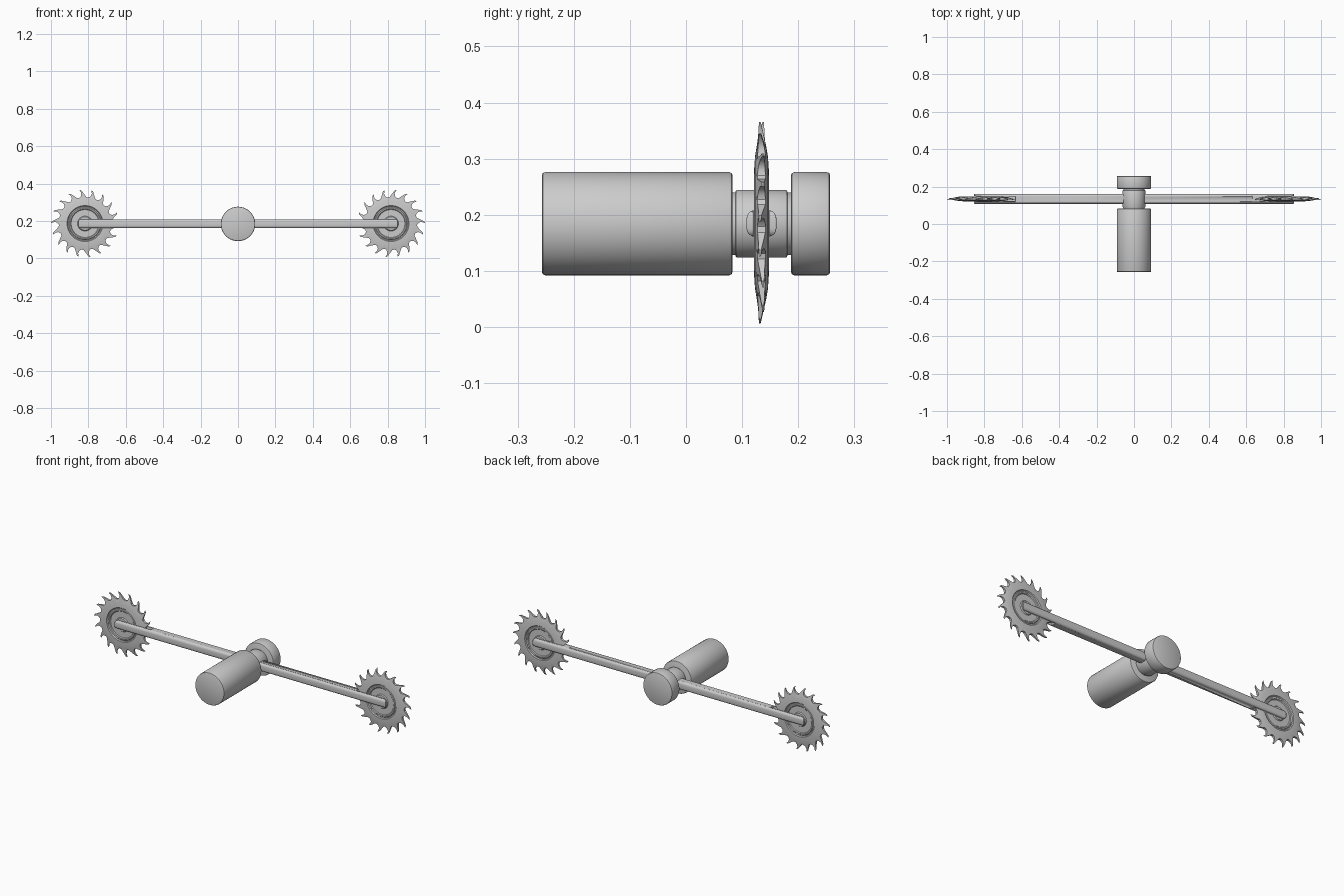
import bpy, bmesh
from math import pi, sin, cos

if "Cube" in bpy.data.objects:
    bpy.data.objects.remove(bpy.data.objects["Cube"])

CZ, CY = 0.184, 0.1345


def finish(bm, name, bevel=0, segs=2, smooth=True):
    bmesh.ops.recalc_face_normals(bm, faces=bm.faces)
    me = bpy.data.meshes.new(name)
    bm.to_mesh(me)
    bm.free()
    ob = bpy.data.objects.new(name, me)
    bpy.context.collection.objects.link(ob)
    bpy.context.view_layer.objects.active = ob
    ob.select_set(True)
    if smooth:
        bpy.ops.object.shade_smooth_by_angle(angle=0.6)
    ob.select_set(False)
    if bevel:
        m = ob.modifiers.new("bevel", 'BEVEL')
        m.width, m.segments, m.limit_method = bevel, segs, 'ANGLE'
    return ob


def lathe_y(name, profile, n=64):
    """Revolve (y, radius) points around the y axis at height CZ."""
    bm = bmesh.new()
    rings = [[bm.verts.new((r * cos(2 * pi * i / n), y, CZ + r * sin(2 * pi * i / n)))
              for i in range(n)] for y, r in profile]
    for a, b in zip(rings, rings[1:]):
        for i in range(n):
            bm.faces.new((a[i], a[(i + 1) % n], b[(i + 1) % n], b[i]))
    bm.faces.new(rings[0])
    bm.faces.new(rings[-1])
    return finish(bm, name)


def drum(name, y0, y1, r, c):
    return lathe_y(name, [(y0, r - c), (y0 + c * .3, r - c * .3), (y0 + c, r),
                          (y1 - c, r), (y1 - c * .3, r - c * .3), (y1, r - c)])


# central drums along y
drum("main_drum", -0.257, 0.083, 0.092, 0.006)
drum("rear_cap", 0.187, 0.257, 0.092, 0.006)
drum("collar", 0.088, 0.181, 0.0605, 0.004)
drum("axle_core", 0.07, 0.20, 0.056, 0.001)

# cross bar with a slot at each end for the blade
X, S, h, s = 0.855, 0.635, 0.0265, 0.0145
quarter = [(S, s), (X, s), (X, h)]
right = [(x, -y) for x, y in reversed(quarter)] + quarter
outline = right + [(-x, -y) for x, y in right]
bm = bmesh.new()
f = bm.faces.new([bm.verts.new((x, CY + y, 0.161)) for x, y in outline])
ext = bmesh.ops.extrude_face_region(bm, geom=[f])
bmesh.ops.translate(bm, verts=[v for v in ext["geom"] if isinstance(v, bmesh.types.BMVert)],
                    vec=(0, 0, 0.047))
tips = [e for e in bm.edges if all(abs(v.co.x) > X - .001 for v in e.verts)
        and abs(e.verts[0].co.z - e.verts[1].co.z) < .001]
bmesh.ops.bevel(bm, geom=tips, offset=0.014, segments=4, profile=0.5, affect='EDGES')
finish(bm, "cross_bar", bevel=0.003)

# saw blades: stepped disc that thins out into hooked teeth
TEETH = 18
TOOTH = [(0.0, .144), (.15, .140), (.35, .142), (.52, .153), (.80, .177),
         (.97, .182), (.85, .164), (.89, .151)]
# (radius, half thickness) of the inner disc, from hub to raised rim
DISC = [(.036, .012), (.040, .007), (.074, .007), (.078, .011), (.084, .011),
        (.087, .008), (.092, .008), (.096, .013), (.118, .0115)]


def blade(name, side):
    bm = bmesh.new()
    n = TEETH * len(TOOTH)

    def ring(points, sgn):
        return [bm.verts.new((side * (-0.818 + r * cos(a)), CY + sgn * t + dy,
                              0.186 + r * sin(a))) for a, r, t, dy in points]

    teeth, even = [], []
    for k in range(TEETH):
        for frac, r in TOOTH:
            t = .0125 - (r - .1) * .135
            shift = (.003 if (k // 2) % 2 else -.003) * max(0, (r - .145) / .037)
            teeth.append((2 * pi * (k + frac) / TEETH, r, t, shift))
    for i in range(n):
        even.append(2 * pi * i / n)
    edges = []
    for sgn in (-1, 1):
        rings = [ring([(a, r, t, 0) for a in even], sgn) for r, t in DISC]
        # root circle, then the toothed rim is filled as one strip per tooth
        root = ring([(a, .136, .0085, 0) for a in even], sgn)
        rings.append(root)
        rim = ring(teeth, sgn)
        bm.faces.new(rings[0])
        for a, b in zip(rings, rings[1:]):
            for i in range(n):
                bm.faces.new((a[i], a[(i + 1) % n], b[(i + 1) % n], b[i]))
        m = len(TOOTH)
        for k in range(TEETH):
            o = k * m
            R = [root[(o + j) % n] for j in range(m + 1)]
            T = [rim[(o + j) % n] for j in range(m + 1)]
            for j in (0, 1, 2):
                bm.faces.new((R[j], R[j + 1], T[j + 1], T[j]))
            bm.faces.new((R[3], R[4], R[5], T[7], T[3]))
            bm.faces.new((R[5], R[6], R[7], T[7]))
            bm.faces.new((R[7], R[8], T[8], T[7]))
            bm.faces.new((T[3], T[7], T[6], T[4]))
            bm.faces.new((T[4], T[6], T[5]))
        edges.append(rim)
    a, b = edges
    for i in range(n):
        bm.faces.new((a[i], a[(i + 1) % n], b[(i + 1) % n], b[i]))
    return finish(bm, name)


blade("left_blade", 1)
blade("right_blade", -1)
